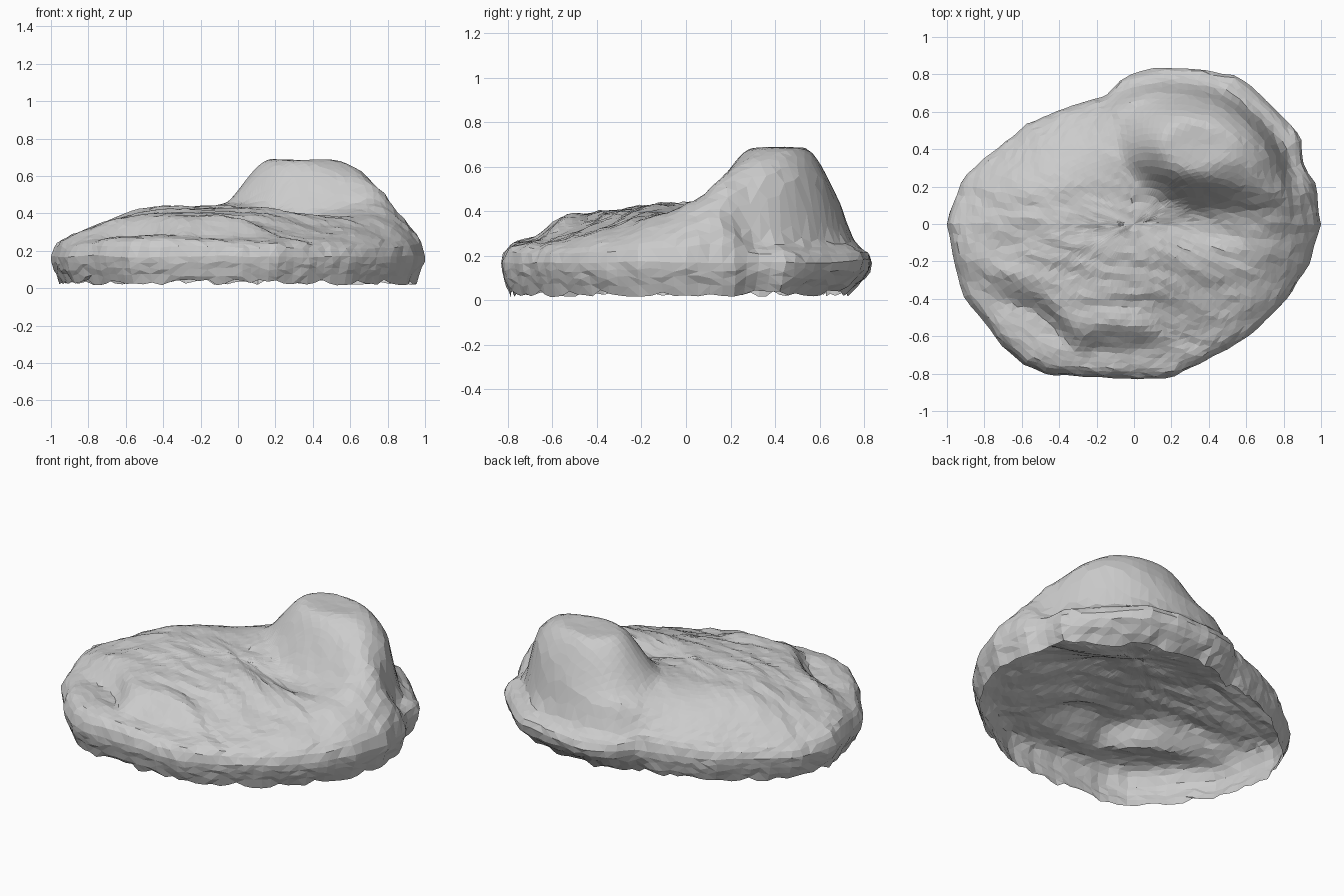
import bpy, bmesh, math, random
from mathutils import Vector, noise

if "Cube" in bpy.data.objects:
    bpy.data.objects.remove(bpy.data.objects["Cube"])

random.seed(4)
SEG, RINGS = 110, 26

# Plan outline of the rock at its widest
OUTLINE = [(1.0, 0.0), (0.97, 0.22), (0.91, 0.3), (0.9, 0.45), (0.76, 0.62), (0.55, 0.79),
           (0.38, 0.82), (0.15, 0.84), (-0.03, 0.8), (-0.15, 0.69), (-0.4, 0.61),
           (-0.58, 0.53), (-0.8, 0.35), (-0.92, 0.24), (-1.0, 0.0), (-0.96, -0.22),
           (-0.9, -0.4), (-0.7, -0.66), (-0.58, -0.76), (-0.45, -0.81), (-0.2, -0.82), (0.0, -0.83),
           (0.2, -0.82), (0.42, -0.71), (0.6, -0.61), (0.8, -0.42), (0.93, -0.22)]


def smooth(a, b, t):
    t = max(0.0, min(1.0, (t - a) / (b - a)))
    return t * t * (3 - 2 * t)


def mix(a, b, t):
    return a + (b - a) * t


def gauss(x, y, cx, cy, rx, ry):
    return math.exp(-((x - cx) / rx) ** 2 - ((y - cy) / ry) ** 2)


def radius(a):
    # Distance from the centre to the outline along angle a
    d = Vector((math.cos(a), math.sin(a)))
    for i, p in enumerate(OUTLINE):
        p, q = Vector(p), Vector(OUTLINE[(i + 1) % len(OUTLINE)])
        e = q - p
        den = d.cross(e)
        if abs(den) < 1e-9:
            continue
        t, u = p.cross(e) / den, p.cross(d) / den
        if t > 0 and -1e-6 <= u <= 1 + 1e-6:
            return t
    return 0.9


def back_ledge(x, y):
    return smooth(0.1, 0.35, y) * smooth(-0.25, -0.05, x)


def height(x, y):
    # Plateau falling to the left, the back left and the front right
    h = 0.43 - 0.09 * smooth(0.35, 0.95, -x)
    h -= 0.1 * smooth(0.25, 0.85, y - 0.4 * x) * smooth(-0.1, 0.35, -x)
    h -= 0.11 * smooth(0.15, 0.85, 0.5 * x - 0.86 * y) * smooth(-0.4, 0.3, x)
    h -= 0.05 * smooth(0.1, 0.6, -y)
    # Rounded hump: steep back, long right flank, front edge running diagonally
    u = (x - 0.3) / (0.68 if x > 0.3 else 0.4)
    v = y - 0.43
    v = v / 0.32 if v > 0 else v / (0.4 + 0.25 * (x - 0.35))
    r = math.hypot(u, v)
    h += 0.255 * (1 - smooth(0.25, 1.0, r ** 1.1))
    h += 0.07 * gauss(x, y, 0.74, 0.15, 0.17, 0.2)
    # Saddle joining the hump to the plateau
    h += 0.03 * gauss(x, y, -0.02, 0.3, 0.16, 0.25)
    # Hollow in front of the hump
    h -= 0.06 * gauss(x, y, 0.34, 0.0, 0.25, 0.14)
    # Sloping layers across the top
    w = y + 0.25 * x + 0.05 * noise.noise(Vector((x * 3, y * 3, 4)))
    n = noise.fractal(Vector((x * 1.6 + 3, w * 5, 0.5)), 0.8, 2.0, 4)
    h += 0.03 * n * (1 - 0.8 * smooth(0.0, 0.45, y))
    # Low shelf along the front left, with an uneven edge
    edge = -0.62 + 0.26 * smooth(0.28, 0.6, -x) + 0.1 * smooth(0.55, 0.9, -x)
    edge += 0.05 * noise.noise(Vector((x * 4, 2, 0)))
    k = 1 - smooth(edge - 0.09, edge + 0.08, y)
    k *= 1 - smooth(0.1, 0.5, x)
    h = mix(h, min(h, 0.26 + 0.03 * n), k)
    # Low shelf behind the hump
    r = math.hypot(x - 0.2, y - 0.1)
    h = mix(h, min(h, 0.28), smooth(0.59, 0.68, r) * back_ledge(x, y))
    return h


bm = bmesh.new()
rings = []
angles = [2 * math.pi * i / SEG for i in range(SEG)]
outer = [radius(a) * (1 + 0.012 * noise.noise(Vector((math.cos(a) * 7, math.sin(a) * 7, 1))))
         for a in angles]

# Ragged open foot and undercut side wall
for level in range(4):
    ring = []
    for a, r in zip(angles, outer):
        x, y = r * math.cos(a), r * math.sin(a)
        tuck = mix(0.955, 0.87, back_ledge(x, y) * smooth(0.4, 0.7, y))
        t = level / 4
        s = mix(tuck, 1.0, math.sin(t * math.pi / 2))
        z = mix(0.035, 0.17, t)
        if level == 0:
            z += random.uniform(-0.02, 0.012)
        else:
            s += random.uniform(-0.004, 0.004)
            z += random.uniform(-0.01, 0.01)
        ring.append(bm.verts.new((x * s, y * s, z)))
    rings.append(ring)

# Rounded rim rising to the uneven top
for j in range(RINGS):
    s = 1 - (j / RINGS) ** 1.25
    ring = []
    for a, r in zip(angles, outer):
        b = a + random.uniform(-0.012, 0.012)
        q = s * (1 + (random.uniform(-0.008, 0.008) if j else 0))
        x, y = r * q * math.cos(b), r * q * math.sin(b)
        # Narrow rim at the front, broad rounding elsewhere
        front = smooth(0.2, 0.6, -y) * (1 - 0.5 * smooth(0.2, 0.6, x))
        width = mix(0.3, 0.1, front)
        width += 0.12 * smooth(0.1, 0.4, y) * smooth(0.1, 0.3, -x)
        d = min(1.0, (1 - s) / width)
        f = math.sqrt(1 - (1 - d) ** 2)
        rim = 0.17 + 0.02 * noise.noise(Vector((3 * math.cos(a), 3 * math.sin(a), 7)))
        ring.append(bm.verts.new((x, y, mix(rim, height(x, y), f))))
    rings.append(ring)

for lo, hi in zip(rings, rings[1:]):
    for i in range(SEG):
        k = (i + 1) % SEG
        bm.faces.new((lo[i], lo[k], hi[k], hi[i]))
centre = bm.verts.new((0, 0, height(0, 0)))
for i in range(SEG):
    bm.faces.new((rings[-1][i], rings[-1][(i + 1) % SEG], centre))
bmesh.ops.triangulate(bm, faces=bm.faces[:])

mesh = bpy.data.meshes.new("rock")
bm.to_mesh(mesh)
bm.free()
rock = bpy.data.objects.new("rock", mesh)
bpy.context.collection.objects.link(rock)
